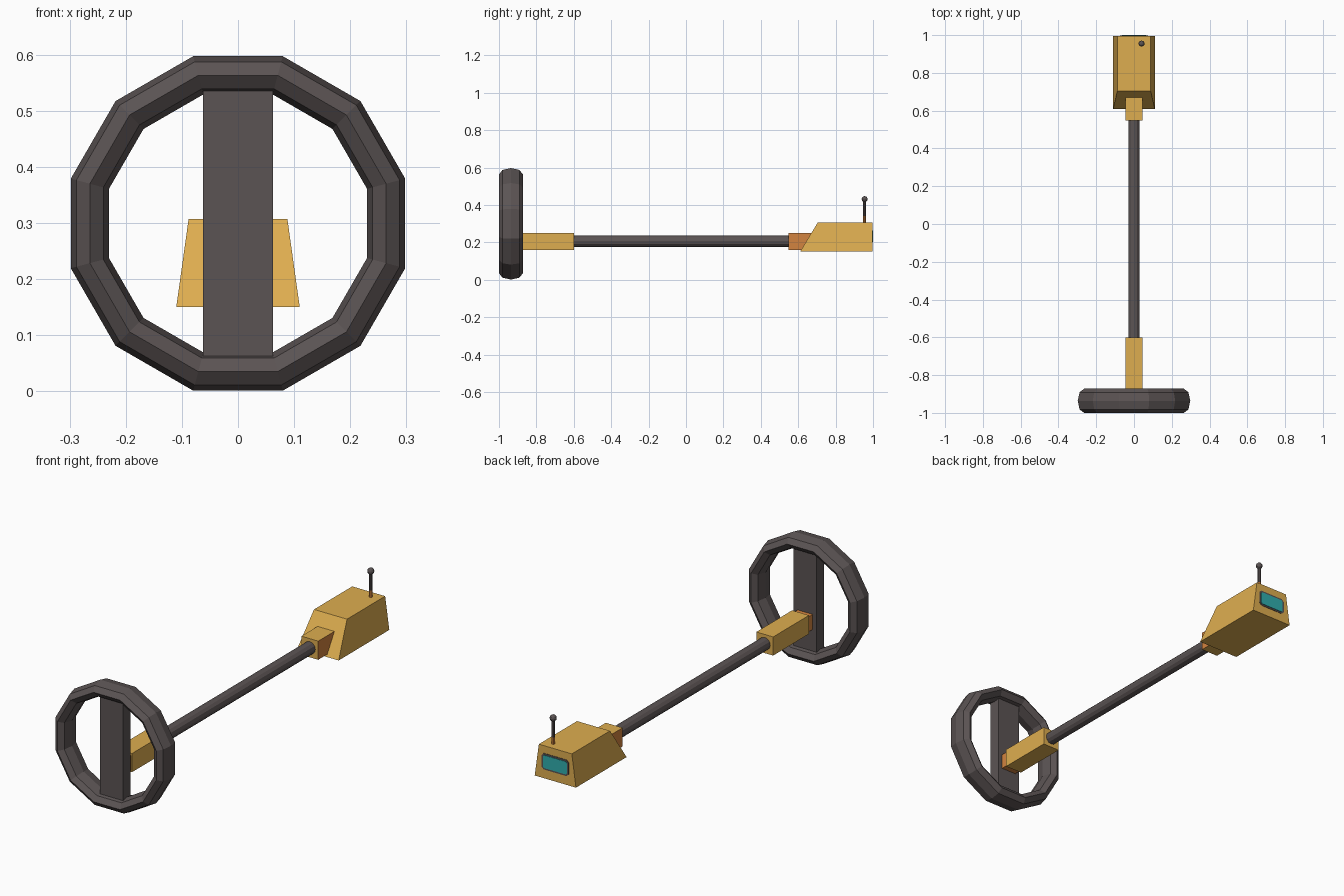
import bpy, bmesh, math
from mathutils import Matrix

if "Cube" in bpy.data.objects:
    bpy.data.objects.remove(bpy.data.objects["Cube"])


def material(name, rgb):
    m = bpy.data.materials.new(name)
    m.diffuse_color = (*rgb, 1)
    m.use_nodes = True
    m.node_tree.nodes["Principled BSDF"].inputs["Base Color"].default_value = m.diffuse_color
    return m


DARK = material("dark grey", (0.105, 0.088, 0.088))
YELLOW = material("mustard yellow", (0.73, 0.42, 0.08))
ORANGE = material("orange", (0.65, 0.23, 0.05))
TEAL = material("screen teal", (0.03, 0.42, 0.42))


def finish(name, bm, *mats):
    bmesh.ops.recalc_face_normals(bm, faces=bm.faces)
    me = bpy.data.meshes.new(name)
    bm.to_mesh(me)
    bm.free()
    for m in mats:
        me.materials.append(m)
    ob = bpy.data.objects.new(name, me)
    bpy.context.collection.objects.link(ob)
    return ob


def box(name, x, y, z, *mats, side_index=0):
    """Box from (min, max) ranges; faces looking along x may get a second colour."""
    bm = bmesh.new()
    bmesh.ops.create_cube(bm, size=1)
    for v in bm.verts:
        v.co = [r[0] if c < 0 else r[1] for c, r in zip(v.co, (x, y, z))]
    bm.normal_update()
    for f in bm.faces:
        if abs(f.normal.x) > 0.9:
            f.material_index = side_index
    return finish(name, bm, *mats)


def rod(name, radius, length, sides, centre, along_y, mat):
    bm = bmesh.new()
    bmesh.ops.create_cone(bm, cap_ends=True, segments=sides, radius1=radius,
                          radius2=radius, depth=length)
    rot = Matrix.Rotation(math.pi / 2 if along_y else 0, 4, 'X')
    bm.transform(Matrix.Translation(centre) @ rot)
    return finish(name, bm, mat)


def plate(name, w, h, cut, y0, y1, zc, mat):
    """Thin upright plate with clipped corners."""
    bm = bmesh.new()
    pts = []
    for sx, sz in ((1, 1), (-1, 1), (-1, -1), (1, -1)):
        corner = [(sx * w, sz * (h - cut)), (sx * (w - cut), sz * h)]
        pts += corner if sx * sz > 0 else corner[::-1]
    face = bm.faces.new([bm.verts.new((px, y0, zc + pz)) for px, pz in pts])
    ext = bmesh.ops.extrude_face_region(bm, geom=[face])
    for v in ext["geom"]:
        if isinstance(v, bmesh.types.BMVert):
            v.co.y = y1
    return finish(name, bm, mat)


# Search coil: 12-sided ring with an octagonal section
bm = bmesh.new()
k = 1 / math.cos(math.pi / 12)
rings = []
for i in range(12):
    a = (i + 0.5) * math.pi / 6
    ring = []
    for j in range(8):
        b = j * math.pi / 4
        r = (0.264 + 0.034 * math.cos(b)) * k
        ring.append(bm.verts.new((r * math.cos(a), -0.936 + 0.064 * math.sin(b),
                                  0.299 + r * math.sin(a))))
    rings.append(ring)
for i in range(12):
    p, q = rings[i], rings[(i + 1) % 12]
    for j in range(8):
        n = (j + 1) % 8
        bm.faces.new((p[j], p[n], q[n], q[j]))
finish("coil_ring", bm, DARK)

# Coil crossbar, neck and lower sleeve
box("coil_crossbar", (-0.062, 0.062), (-0.965, -0.908), (0.055, 0.54), DARK)
box("sleeve_neck", (-0.04, 0.04), (-0.915, -0.865), (0.167, 0.24), ORANGE)
box("lower_sleeve", (-0.045, 0.045), (-0.873, -0.6), (0.16, 0.25), YELLOW)

# Shaft and upper connector with orange cheeks
rod("shaft", 0.03, 1.19, 12, (0, -0.025, 0.206), True, DARK)
box("upper_connector", (-0.045, 0.045), (0.547, 0.677), (0.16, 0.25),
    YELLOW, ORANGE, side_index=1)

# Control box: tapered to the top, sloped front
control = box("control_box", (-0.11, 0.11), (0.61, 0.996), (0.15, 0.307), YELLOW)
for v in control.data.vertices:
    if v.co.z > 0.2:
        v.co.x *= 0.8
        if v.co.y < 0.8:
            v.co.y = 0.705

# Screen on the back of the control box
plate("screen_frame", 0.073, 0.039, 0.012, 0.99, 0.998, 0.232, DARK)
plate("screen", 0.064, 0.031, 0.006, 0.992, 1.0, 0.232, TEAL)

# Antenna
rod("antenna_base", 0.0085, 0.04, 8, (0.04, 0.955, 0.32), False, ORANGE)
rod("antenna_rod", 0.0075, 0.1, 8, (0.04, 0.955, 0.38), False, DARK)
bm = bmesh.new()
bmesh.ops.create_uvsphere(bm, u_segments=10, v_segments=6, radius=0.016)
bm.transform(Matrix.Translation((0.04, 0.955, 0.431)))
finish("antenna_ball", bm, DARK)
